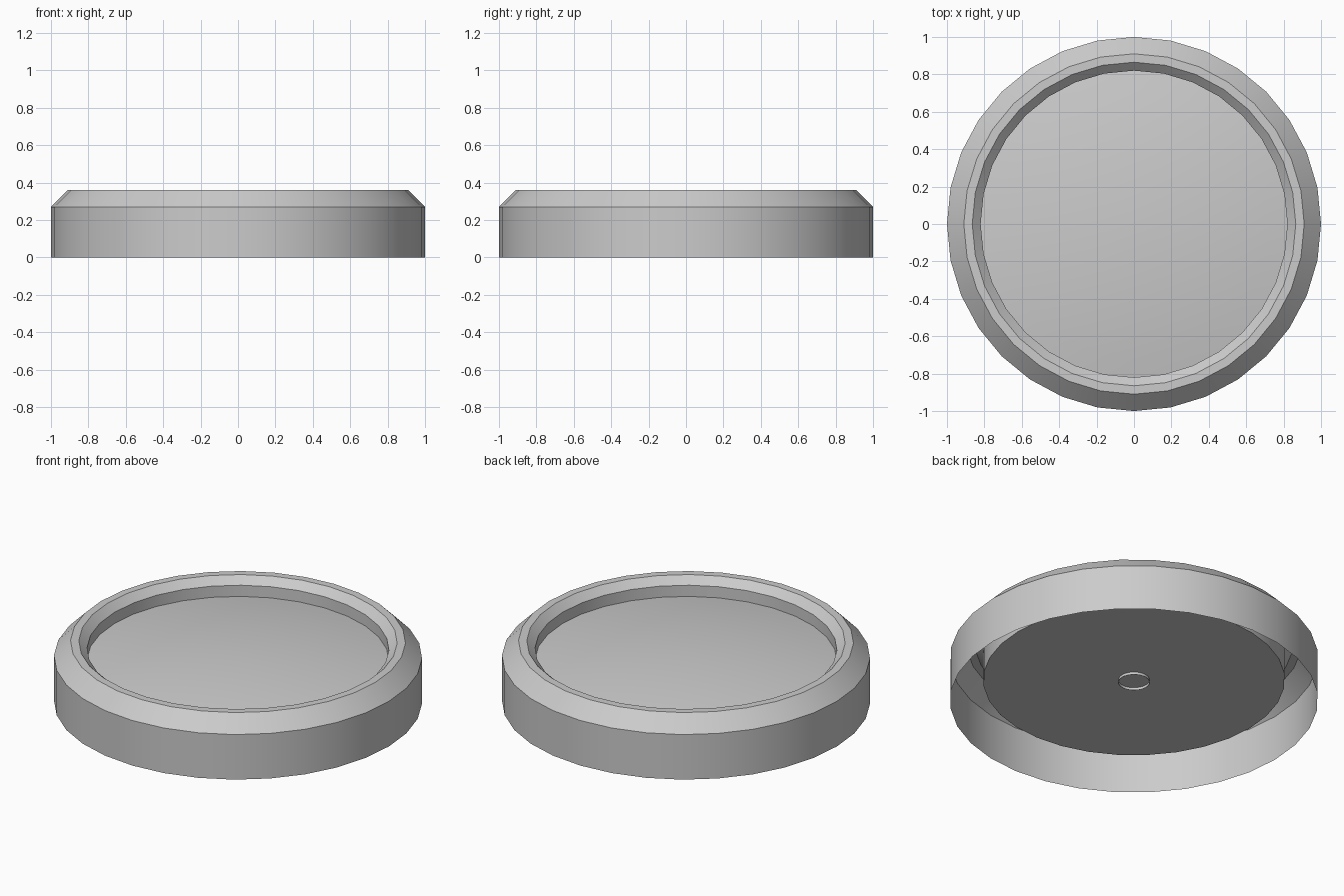
import bpy, bmesh, math

if "Cube" in bpy.data.objects:
    bpy.data.objects.remove(bpy.data.objects["Cube"])

SIDES = 32


def lathe(name, profile, cap_start=False, cap_end=False):
    """Spin a list of (radius, z) points around z, optionally capping the ends."""
    bm = bmesh.new()
    rings = [[bm.verts.new((r * math.cos(2 * math.pi * i / SIDES),
                            r * math.sin(2 * math.pi * i / SIDES), z))
              for i in range(SIDES)] for r, z in profile]
    for a, b in zip(rings, rings[1:]):
        for i in range(SIDES):
            j = (i + 1) % SIDES
            bm.faces.new((a[i], a[j], b[j], b[i]))
    if cap_start:
        bm.faces.new(rings[0])
    if cap_end:
        bm.faces.new(rings[-1])
    bmesh.ops.recalc_face_normals(bm, faces=bm.faces)
    mesh = bpy.data.meshes.new(name)
    bm.to_mesh(mesh)
    bm.free()
    obj = bpy.data.objects.new(name, mesh)
    bpy.context.collection.objects.link(obj)
    bpy.ops.object.select_all(action='DESELECT')
    bpy.context.view_layer.objects.active = obj
    obj.select_set(True)
    bpy.ops.object.shade_smooth_by_angle(angle=math.radians(30))
    return obj


# Thin outer shell: skirt, chamfer, flat lip, inner chamfer, short inner wall
lathe("outer_rim", [(1, 0), (1, 0.27), (0.91, 0.36), (0.865, 0.36),
                    (0.82, 0.317), (0.82, 0.25)])

# Thick disc: gently domed top, straight side, flat underside
RISE = 0.07
dome = [(0.82 * t, 0.25 + RISE * (1 - t * t))
        for t in (0.04, 0.15, 0.3, 0.45, 0.6, 0.75, 0.88, 1)]
lathe("domed_floor", dome + [(0.82, 0.13)], cap_start=True, cap_end=True)

# Small open collar under the middle of the floor
lathe("center_collar", [(0.085, 0.13), (0.085, 0.114)])
